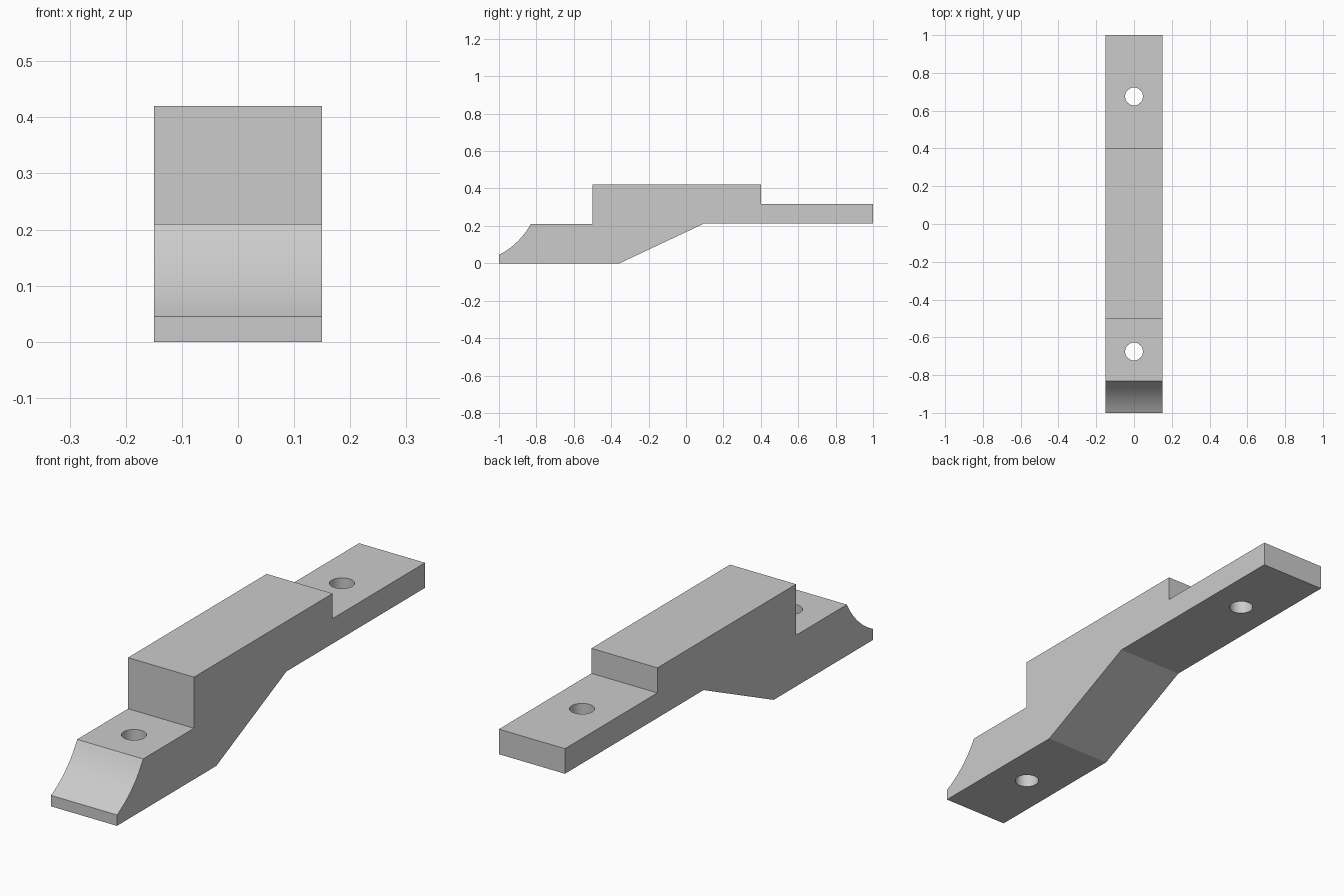
import bpy, bmesh, math
from mathutils import Vector

default = bpy.data.objects.get("Cube")
if default:
    bpy.data.objects.remove(default, do_unlink=True)

HALF_WIDTH = 0.15
HOLE_RADIUS = 0.047
HOLE_Y = 0.675

grey = bpy.data.materials.new("plain grey")
grey.use_nodes = True
colour = (0.6, 0.6, 0.6, 1)
grey.diffuse_color = colour
grey.node_tree.nodes["Principled BSDF"].inputs["Base Color"].default_value = colour


def concave_arc(start, end, sag, steps):
    """Points from start to end, bulging to the right of the direction of travel."""
    a, b = Vector(start), Vector(end)
    chord = b - a
    radius = chord.length ** 2 / (8 * sag) + sag / 2
    normal = Vector((-chord.y, chord.x)).normalized()
    centre = (a + b) / 2 + normal * (radius - sag)
    t0 = math.atan2(a.y - centre.y, a.x - centre.x)
    t1 = math.atan2(b.y - centre.y, b.x - centre.x)
    angles = [t0 + (t1 - t0) * i / steps for i in range(steps + 1)]
    return [(centre.x + radius * math.cos(t), centre.y + radius * math.sin(t)) for t in angles]


# Side profile (y, z): scooped toe, raised block, rear tongue, sloped underside
profile = concave_arc((-1, 0.045), (-0.83, 0.21), 0.018, 16) + [
    (-0.5, 0.21), (-0.5, 0.42), (0.4, 0.42), (0.4, 0.317), (1, 0.317),
    (1, 0.214), (0.1, 0.214), (-0.355, 0), (-1, 0)]

bm = bmesh.new()
side = bm.faces.new([bm.verts.new((-HALF_WIDTH, y, z)) for y, z in profile])
extruded = bmesh.ops.extrude_face_region(bm, geom=[side])
moved = [g for g in extruded["geom"] if isinstance(g, bmesh.types.BMVert)]
bmesh.ops.translate(bm, verts=moved, vec=(2 * HALF_WIDTH, 0, 0))
bmesh.ops.recalc_face_normals(bm, faces=bm.faces)
mesh = bpy.data.meshes.new("stepped_clamp_arm")
bm.to_mesh(mesh)
bm.free()
mesh.materials.append(grey)
arm = bpy.data.objects.new("stepped_clamp_arm", mesh)
bpy.context.collection.objects.link(arm)

# Vertical bolt holes through the toe and the tongue
for name, y in (("toe_hole_cutter", -HOLE_Y), ("tongue_hole_cutter", HOLE_Y)):
    bpy.ops.mesh.primitive_cylinder_add(vertices=48, radius=HOLE_RADIUS, depth=1, location=(0, y, 0.2))
    cutter = bpy.context.object
    cutter.name = name
    cutter.hide_render = True
    cutter.data.materials.append(grey)
    hole = arm.modifiers.new(name, 'BOOLEAN')
    hole.operation = 'DIFFERENCE'
    hole.solver = 'EXACT'
    hole.object = cutter
    bpy.ops.object.select_all(action='DESELECT')
    arm.select_set(True)
    bpy.context.view_layer.objects.active = arm
    bpy.ops.object.modifier_apply(modifier=name)
    bpy.data.objects.remove(cutter, do_unlink=True)

# Smooth scoop and hole walls, crisp edges elsewhere
bpy.ops.object.shade_smooth_by_angle(angle=math.radians(20))
